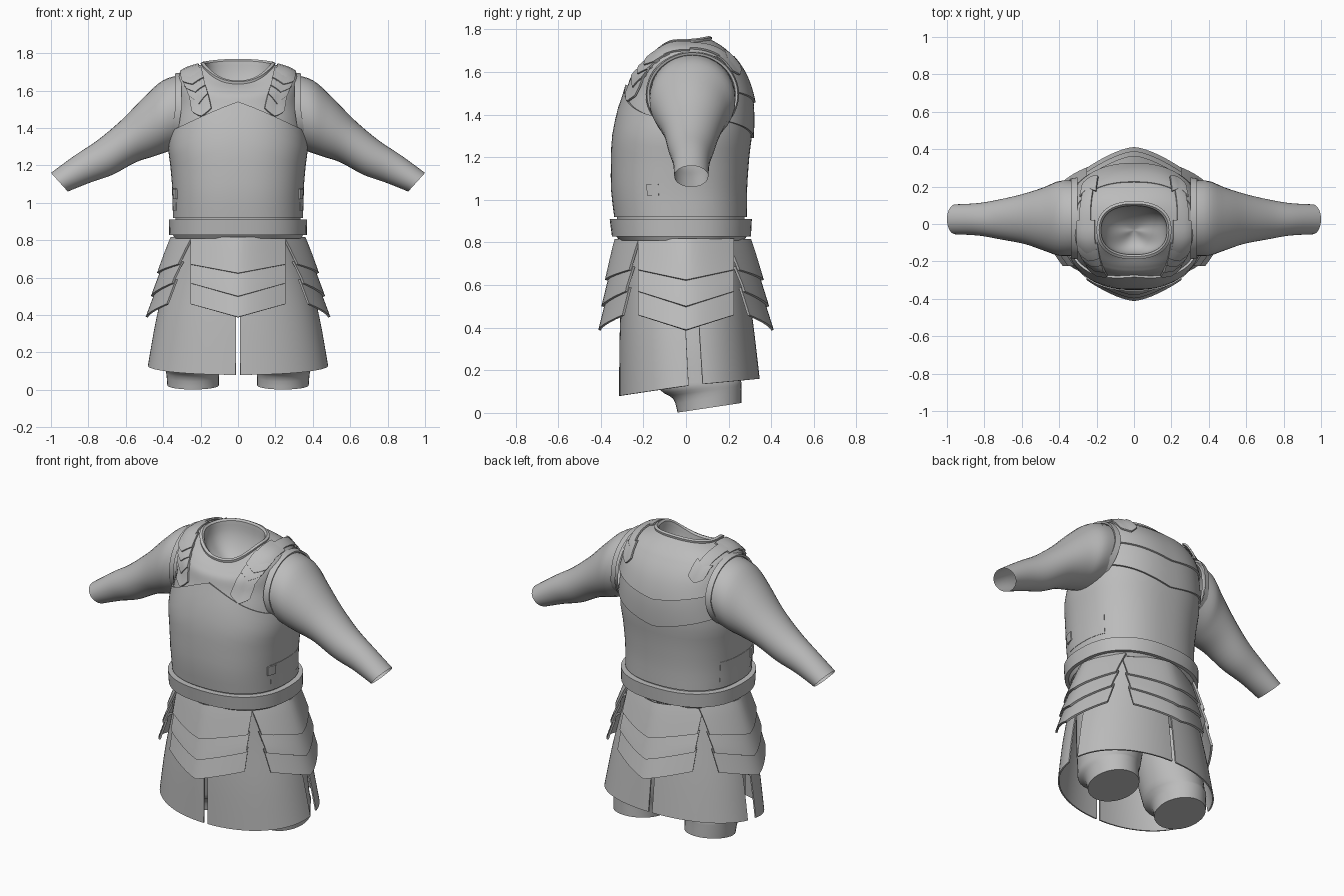
import bpy, bmesh, math
from mathutils import Vector
from mathutils.bvhtree import BVHTree

cube = bpy.data.objects.get("Cube")
if cube:
    bpy.data.objects.remove(cube, do_unlink=True)

grey = bpy.data.materials.new("plain grey")
grey.use_nodes = True
COLOUR = (0.5, 0.5, 0.5, 1)
grey.diffuse_color = COLOUR
grey.node_tree.nodes["Principled BSDF"].inputs["Base Color"].default_value = COLOUR


def lerp(a, b, t):
    return a + (b - a) * t


def smooth_rows(rows, steps):
    """Catmull-Rom resampling of a list of equal-length rows."""
    out, n = [], len(rows)
    for i in range(n - 1):
        quad = [rows[max(i - 1, 0)], rows[i], rows[i + 1], rows[min(i + 2, n - 1)]]
        for s in range(steps):
            t = s / steps
            out.append([b + 0.5 * t * (c - a + t * (2*a - 5*b + 4*c - d + t * (3*(b - c) + d - a)))
                        for a, b, c, d in zip(*quad)])
    return out + [list(rows[-1])]


def build(name, grid, closed=False, caps=(), thick=0.0, mirror=False):
    """Skin a grid of points; optional end caps, wall thickness and mirroring."""
    bm = bmesh.new()
    rows = [[bm.verts.new(p) for p in row] for row in grid]
    for lower, upper in zip(rows, rows[1:]):
        n = len(lower)
        for j in range(n if closed else n - 1):
            k = (j + 1) % n
            bm.faces.new((lower[j], lower[k], upper[k], upper[j]))
    for end in caps:
        bm.faces.new(rows[end])
    if closed:
        bmesh.ops.recalc_face_normals(bm, faces=bm.faces)
    mesh = bpy.data.meshes.new(name)
    bm.to_mesh(mesh)
    bm.free()
    ob = bpy.data.objects.new(name, mesh)
    bpy.context.collection.objects.link(ob)
    if mirror:
        ob.modifiers.new("mirror", "MIRROR").use_mirror_merge = False
    if thick:
        mod = ob.modifiers.new("thickness", "SOLIDIFY")
        mod.thickness, mod.offset = thick, 0
    final = bpy.data.meshes.new_from_object(ob.evaluated_get(bpy.context.evaluated_depsgraph_get()))
    ob.modifiers.clear()
    ob.data = final
    final.name = name
    final.materials.clear()
    final.materials.append(grey)
    final.polygons.foreach_set("use_smooth", [True] * len(final.polygons))
    final.set_sharp_from_angle(angle=math.radians(35))
    return ob


def ring_point(row, a, off=0.0, power=0.85):
    """Point on a body ring; angle 0 is the front, 90 degrees the left side."""
    zs, zf, zb, hx, yf, yb = row
    s, c = math.sin(a), math.cos(a)
    x = math.copysign((hx + off) * abs(s) ** power, s)
    y = (yf + yb) / 2 - math.copysign(((yb - yf) / 2 + off) * abs(c) ** power, c)
    return Vector((x, y, lerp(zs, zf if c > 0 else zb, c * c)))


# Torso with neck opening: side, front and back height, half width, front and back depth
BODY = [(0.48, 0.48, 0.48, 0.28, -0.21, 0.21), (0.76, 0.76, 0.76, 0.30, -0.26, 0.23),
        (0.83, 0.83, 0.83, 0.335, -0.315, 0.272),
        (0.92, 0.92, 0.92, 0.335, -0.325, 0.275), (1.05, 1.05, 1.05, 0.338, -0.34, 0.275),
        (1.20, 1.20, 1.20, 0.35, -0.34, 0.285), (1.30, 1.30, 1.30, 0.362, -0.335, 0.297),
        (1.42, 1.42, 1.42, 0.35, -0.31, 0.30), (1.52, 1.51, 1.52, 0.338, -0.28, 0.29),
        (1.61, 1.57, 1.60, 0.335, -0.262, 0.268), (1.67, 1.60, 1.67, 0.325, -0.235, 0.225),
        (1.712, 1.62, 1.72, 0.28, -0.21, 0.17), (1.74, 1.64, 1.755, 0.19, -0.178, 0.112)]
DENSE = smooth_rows(BODY, 5)
TURN = [math.tau * i / 64 for i in range(64)]
torso = build("torso", [[ring_point(r, a) for a in TURN] for r in DENSE], True, (0,))

# Collar rim, closed inside by a smooth bowl
COLLAR = [(-0.02, 0.006), (0.008, 0.01), (0.014, -0.004), (0.004, -0.014), (-0.015, -0.016)]
collar = [[ring_point(BODY[-1], a, off) + Vector((0, 0, dz)) for a in TURN] for dz, off in COLLAR]
build("collar", collar, True)
bowl = []
for i in range(9):
    t = math.radians(i * 11)
    centre = Vector((0, -0.033, 1.69 - 0.16 * math.sin(t)))
    bowl.append([centre + (p - Vector((0, -0.033, 1.69))) * math.cos(t) for p in collar[-1]])
build("neck_lining", bowl, True, (-1,))


def body_at(a, z, off):
    for lo, hi in zip(DENSE, DENSE[1:]):
        if z <= hi[0]:
            t = (z - lo[0]) / (hi[0] - lo[0])
            return ring_point([lerp(p, q, t) for p, q in zip(lo, hi)], a, off)


def shell(name, a0, a1, low, high, off, off_top, thick, mirror=False, n=48):
    """Armour plate following the torso between two edge curves."""
    closed = a1 - a0 == 360
    angles = [math.radians(lerp(a0, a1, i / n)) for i in range(n if closed else n + 1)]
    grid = [[body_at(a, lerp(low(a), high(a), j / 10), lerp(off, off_top, j / 10)) for a in angles]
            for j in range(11)]
    build(name, grid, closed, thick=thick, mirror=mirror)


def chest_top(a):
    return 1.56 - 0.18 * abs(math.sin(a)) ** 0.85 if math.cos(a) > 0 else 1.38


def pointed(centre, side):
    return lambda a: lerp(centre, side, abs(math.sin(a)))


shell("breastplate", -180, 180, lambda a: 0.92, chest_top, 0.006, 0.006, 0.012, n=72)
shell("back_band", 104, 256, pointed(1.29, 1.385), pointed(1.49, 1.55), 0.015, 0.012, 0.014)
shell("back_yoke", 108, 252, pointed(1.455, 1.525), lambda a: 1.67, 0.022, -0.004, 0.014)
shell("side_strap", 70, 116, lambda a: 0.96, lambda a: 1.08, 0.01, 0.01, 0.008, True)
shell("side_buckle", 66, 76, lambda a: 1.02, lambda a: 1.075, 0.014, 0.014, 0.012, True, 8)

# Belt with a thin lower lip
BELT = [(0.808, 0.0), (0.808, 0.018), (0.828, 0.014), (0.828, 0.034), (0.91, 0.034), (0.91, 0.0)]
build("belt", [[body_at(a, z, off) for a in TURN] for z, off in BELT], True)

# Sleeves: upper point, lower point, depth centre, depth radius
SLEEVE = [(0.30, 1.685, 0.33, 1.29, 0.03, 0.2), (0.40, 1.655, 0.40, 1.265, 0.03, 0.2),
          (0.50, 1.568, 0.46, 1.245, 0.027, 0.17), (0.62, 1.445, 0.55, 1.215, 0.028, 0.135),
          (0.75, 1.335, 0.67, 1.15, 0.025, 0.108), (0.87, 1.255, 0.79, 1.108, 0.025, 0.087),
          (1.0, 1.16, 0.91, 1.06, 0.025, 0.08)]


def sleeve_ring(row):
    xt, zt, xb, zb, yc, ry = row
    pts = []
    for a in TURN[::2]:
        t = (1 - math.cos(a)) / 2
        pts.append((lerp(xt, xb, t), yc + ry * math.sin(a), lerp(zt, zb, t)))
    return pts


build("sleeve", [sleeve_ring(r) for r in smooth_rows(SLEEVE, 4)], True, mirror=True)

# Armhole edging
EDGE = [(-0.03, -0.015), (0.0, -0.005), (0.004, 0.006), (-0.03, 0.012)]
build("armhole_edge", [[(0.333 + dx + 0.03 * max(0, -math.cos(a)), 0.03 + (0.207 + d) * math.sin(a),
                         1.495 + (0.19 + d) * math.cos(a)) for a in TURN]
                       for dx, d in EDGE], True, mirror=True)

# Shoulder straps laid on the torso surface
tree = BVHTree.FromPolygons([v.co for v in torso.data.vertices],
                            [p.vertices[:] for p in torso.data.polygons])


def shoulder_plate(name, path, s0, s1, width, chevron, lift):
    """Plate along a path, with pointed ends, rising from its first end to its last."""
    pts = smooth_rows(path, 10)
    grid = []
    for i in range(9):
        row = []
        for j in range(-4, 5):
            w = j / 4
            s = lerp(s0, s1, i / 8) - chevron * abs(w)
            f = max(0, min(s, 1)) * (len(pts) - 1.001)
            k = int(f)
            c = Vector(pts[k]).lerp(Vector(pts[k + 1]), f - k)
            co, normal, _, _ = tree.find_nearest(c + Vector((w * width, 0, 0)))
            if normal.dot(co - Vector((0, 0, 1.4))) < 0:
                normal = -normal
            row.append(co + normal * lerp(lift[0], lift[1], i / 8))
        grid.append(row)
    build(name, grid, thick=0.01, mirror=True)


FRONT = [(0.265, 0.02, 1.725), (0.262, -0.1, 1.705), (0.25, -0.19, 1.65), (0.23, -0.25, 1.58),
         (0.205, -0.3, 1.47)]
BACK = [(0.265, 0.0, 1.725), (0.26, 0.1, 1.715), (0.25, 0.18, 1.68), (0.235, 0.26, 1.59)]
for i, s in enumerate((0.55, 0.7, 0.85, 1.0)):
    shoulder_plate("shoulder_lame_%d" % (i + 1), FRONT, max(0.1, s - 0.22), s, 0.07, 0.1, (0.004, 0.014))
shoulder_plate("shoulder_strap", FRONT, 0.0, 0.5, 0.06, 0.0, (0.006, 0.008))
shoulder_plate("back_strap", BACK, 0.0, 0.75, 0.035, 0.0, (0.006, 0.016))
shoulder_plate("back_strap_end", BACK, 0.72, 1.0, 0.055, 0.12, (0.016, 0.026))


# Tassets: four panels of three overlapping pointed lames
def tasset(name, turn, half, top, bottom):
    edges = (0.0, 0.45, 0.74, 1.0)
    for k in range(3):
        grid = []
        for i in range(7):
            t = lerp(max(0, edges[k] - 0.05), edges[k + 1], i / 6)
            row = []
            for j in range(-8, 9):
                w = abs(j / 8)
                out = lerp(top, bottom - 0.014, t ** 0.9) - 0.112 * w ** 1.5 + lerp(-0.006, 0.01, i / 6)
                side = half * j / 8
                z = 0.815 - 0.427 * t + 0.07 * w * min(1, t * 1.5)
                row.append((side * math.cos(turn) + out * math.sin(turn),
                            side * math.sin(turn) - out * math.cos(turn), z))
            grid.append(row)
        build("%s_tasset_%d" % (name, k + 1), grid, thick=0.012)


tasset("front", 0, 0.252, 0.335, 0.41)
tasset("left", math.pi / 2, 0.222, 0.36, 0.492)
tasset("back", math.pi, 0.252, 0.305, 0.41)
tasset("right", -math.pi / 2, 0.222, 0.36, 0.492)

# Skirt in four quarters, split at the front, back and sides
SKIRT = smooth_rows([(0.0, 0.325, -0.3, 0.26), (0.3, 0.378, -0.3, 0.285),
                     (0.65, 0.435, -0.308, 0.315), (1.0, 0.478, -0.31, 0.342)], 4)


def skirt(name, a0, a1, hem_mid, hem_side):
    grid = []
    for t, hx, yf, yb in SKIRT:
        row = []
        for i in range(21):
            a = math.radians(lerp(a0, a1, i / 20))
            p = ring_point((0, 0, 0, hx, yf, yb), a, 0, 0.95)
            p.z = lerp(0.82, lerp(hem_mid, hem_side, 1 - abs(math.cos(a))), t)
            row.append(p)
        grid.append(row)
    build(name, grid, thick=0.008, mirror=True)


skirt("front_skirt", 1.2, 89.5, 0.08, 0.128)
skirt("back_skirt", 100, 178.8, 0.16, 0.13)

# Legs: height, centre x, radius x, centre y, radius y, slope
LEG = [(0.6, 0.17, 0.17, 0.0, 0.22, 0), (0.35, 0.205, 0.18, 0.04, 0.2, 0),
       (0.17, 0.23, 0.165, 0.06, 0.19, 0.05), (0.125, 0.24, 0.155, 0.07, 0.19, 0.1),
       (0.09, 0.242, 0.142, 0.1, 0.16, 0.15), (0.024, 0.24, 0.138, 0.11, 0.15, 0.15)]
build("leg", [[(cx + rx * math.sin(a), cy + ry * math.cos(a), z + slope * ry * math.cos(a))
               for a in TURN[::2]] for z, cx, rx, cy, ry, slope in smooth_rows(LEG, 3)],
      True, (0, -1), mirror=True)
